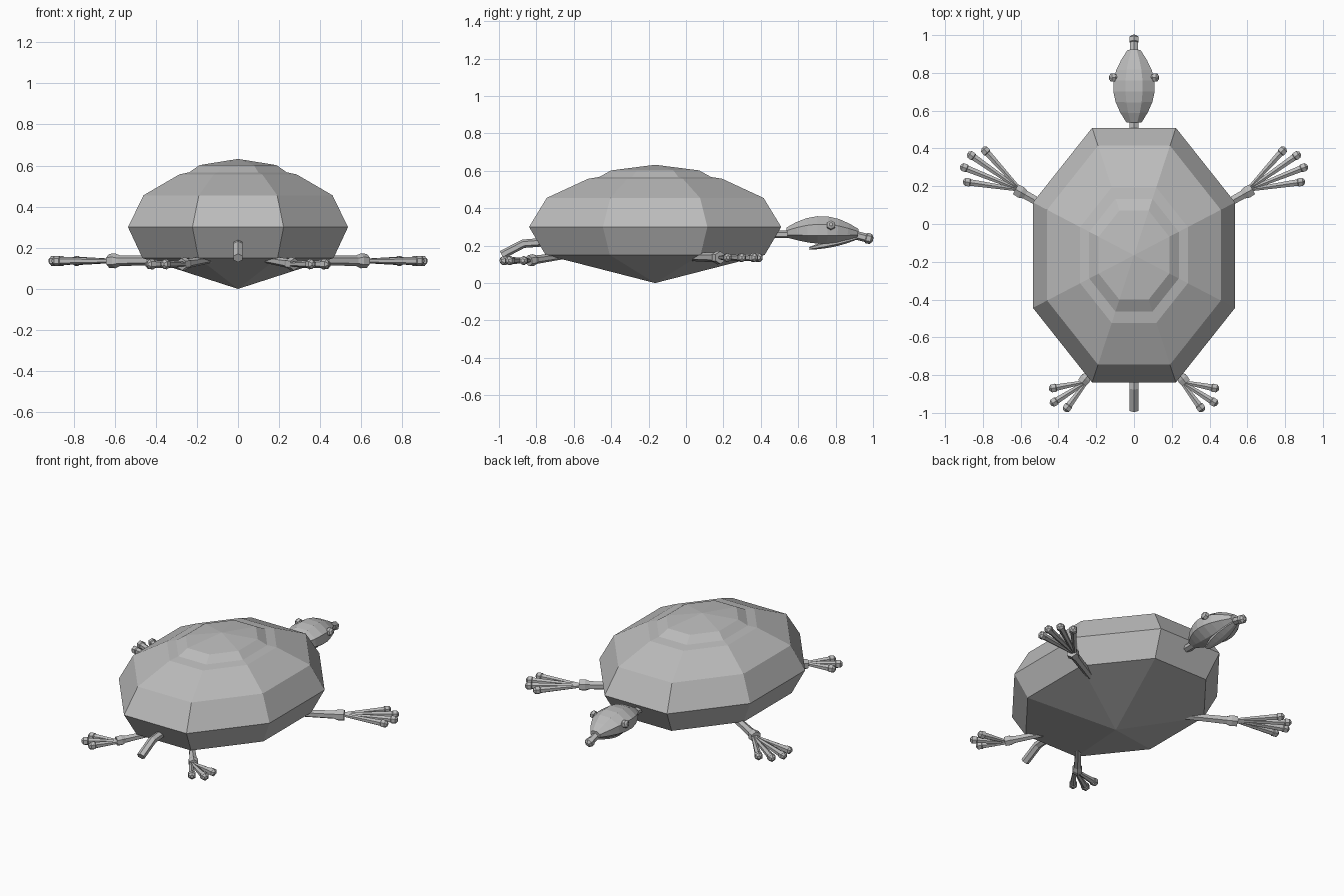
import bpy
from math import cos, sin, pi, tau, radians
from mathutils import Vector

default_cube = bpy.data.objects.get("Cube")
if default_cube:
    bpy.data.objects.remove(default_cube)

SHADE = 0.5
colour = (SHADE, SHADE, SHADE, 1)
grey = bpy.data.materials.new("stone grey")
grey.use_nodes = True
grey.diffuse_color = colour
grey.node_tree.nodes["Principled BSDF"].inputs["Base Color"].default_value = colour


def skin(name, rings):
    """Mesh through equal-sized rings, flat shaded, with closed ends."""
    count = len(rings[0])
    verts = [point for ring in rings for point in ring]
    faces = [tuple(reversed(range(count))), tuple(range(len(verts) - count, len(verts)))]
    for first in range(0, len(verts) - count, count):
        for i in range(count):
            here, following = first + i, first + (i + 1) % count
            faces.append((here, following, following + count, here + count))
    mesh = bpy.data.meshes.new(name)
    mesh.from_pydata(verts, [], faces)
    mesh.materials.append(grey)
    bpy.context.collection.objects.link(bpy.data.objects.new(name, mesh))


def polygon(sides):
    """Unit directions of a polygon whose flat edges face the axes."""
    return [(cos(tau * (i + 0.5) / sides), sin(tau * (i + 0.5) / sides)) for i in range(sides)]


def tube(name, points, widths, heights, sides=6):
    """Loft a cross-section along a path."""
    rings = []
    for k, (point, width, height) in enumerate(zip(points, widths, heights)):
        ahead = points[min(k + 1, len(points) - 1)]
        behind = points[max(k - 1, 0)]
        forward = (ahead - behind).normalized()
        across = forward.cross(Vector((0, 0, 1))).normalized()
        upward = across.cross(forward)
        rings.append([point + across * width * c + upward * height * s for c, s in polygon(sides)])
    skin(name, rings)


def knobbed_rod(name, start, end, root, radius, knob):
    """Rod that widens from its root, then ends in a short bevelled knob."""
    length = (end - start).length
    stops = [0, length - knob, length - knob * 0.9, length - knob * 0.3, length]
    points = [start.lerp(end, stop / length) for stop in stops]
    sizes = [root, radius, radius * 1.25, radius * 1.2, radius * 0.5]
    tube(name, points, sizes, sizes)


def spindle(name, start, end, width, height, rise, sides):
    """Egg-like body, blunt at the start and narrow at the end."""
    points, swells = [], []
    steps = 7
    for i in range(steps + 1):
        t = i / steps
        swell = sin(pi * (0.12 + 0.78 * t))
        points.append(start.lerp(end, t) + Vector((0, 0, rise * swell)))
        swells.append(swell)
    tube(name, points, [width * s for s in swells], [height * s for s in swells], sides)


def leg(name, hip, ankle, radius):
    """Slim shank with a flared cuff at the ankle."""
    along = (ankle - hip).normalized() * radius
    points = [hip, ankle - along * 2, ankle - along, ankle + along * 0.3]
    sizes = [radius * 0.8, radius, radius * 1.4, radius * 1.3]
    tube(name, points, sizes, sizes)


def foot(name, ankle, side, heading, spread, toes, reach):
    """Fan of toes, the middle ones longest."""
    for i in range(toes):
        offset = i / (toes - 1) - 0.5
        angle = radians(heading + spread * offset)
        direction = Vector((side * cos(angle), sin(angle), 0))
        root = ankle - Vector((side * radius_of_toe, 0, 0))
        tip = ankle + direction * reach * (1 - offset * offset * 0.5)
        knobbed_rod(f"{name}_{i + 1}", root, tip, radius_of_toe / 2, radius_of_toe, radius_of_toe * 2)


# Shell: stretched octagons from the belly point to the crown
shell_centre = -0.165
shell_stretch = 1.26
corner_scale = 1 / cos(pi / 8)
shell_rings = []
for half_width, z in ((0.001, 0), (0.465, 0.15), (0.535, 0.3), (0.46, 0.455),
                      (0.285, 0.557), (0.237, 0.567), (0.187, 0.602), (0.001, 0.632)):
    r = half_width * corner_scale
    shell_rings.append([(r * c, shell_centre + r * shell_stretch * s, z) for c, s in polygon(8)])
skin("shell", shell_rings)

# Legs, feet and eyes, mirrored left and right
radius_of_toe = 0.02
for label, side in (("left", 1), ("right", -1)):
    front_ankle = Vector((side * 0.62, 0.18, 0.136))
    leg(f"{label}_front_leg", Vector((side * 0.3, 0, 0.14)), front_ankle, 0.026)
    foot(f"{label}_front_toe", front_ankle, side, heading=30, spread=42, toes=4, reach=0.33)

    back_ankle = Vector((side * 0.27, -0.835, 0.12))
    leg(f"{label}_back_leg", Vector((side * 0.13, -0.66, 0.145)), back_ankle, 0.023)
    foot(f"{label}_back_toe", back_ankle, side, heading=-35, spread=46, toes=3, reach=0.21)

    knobbed_rod(f"{label}_eye", Vector((side * 0.08, 0.775, 0.3)), Vector((side * 0.13, 0.775, 0.314)),
                root=0.014, radius=0.02, knob=0.03)

# Neck, head, snout and lower jaw
head_back = Vector((0, 0.54, 0.26))
head_front = Vector((0, 0.92, 0.258))
neck_root = head_back - Vector((0, 0.12, 0))
tube("neck", [neck_root, head_back.lerp(head_front, 0.2)], [0.028] * 2, [0.02] * 2)
spindle("head", head_back, head_front, width=0.12, height=0.08, rise=0.025, sides=8)
knobbed_rod("snout", Vector((0, 0.88, 0.262)), Vector((0, 1, 0.232)), root=0.023, radius=0.023, knob=0.04)
spindle("lower_jaw", Vector((0, 0.66, 0.185)), Vector((0, 0.93, 0.245)),
        width=0.045, height=0.02, rise=0, sides=6)

# Bent tail
tail_bend = Vector((0, -0.87, 0.21))
tail_path = [tail_bend + Vector((0, 0.13, 0.01)), tail_bend, tail_bend + Vector((0, -0.115, -0.06))]
tube("tail", tail_path, [0.026] * 3, [0.023] * 3)
